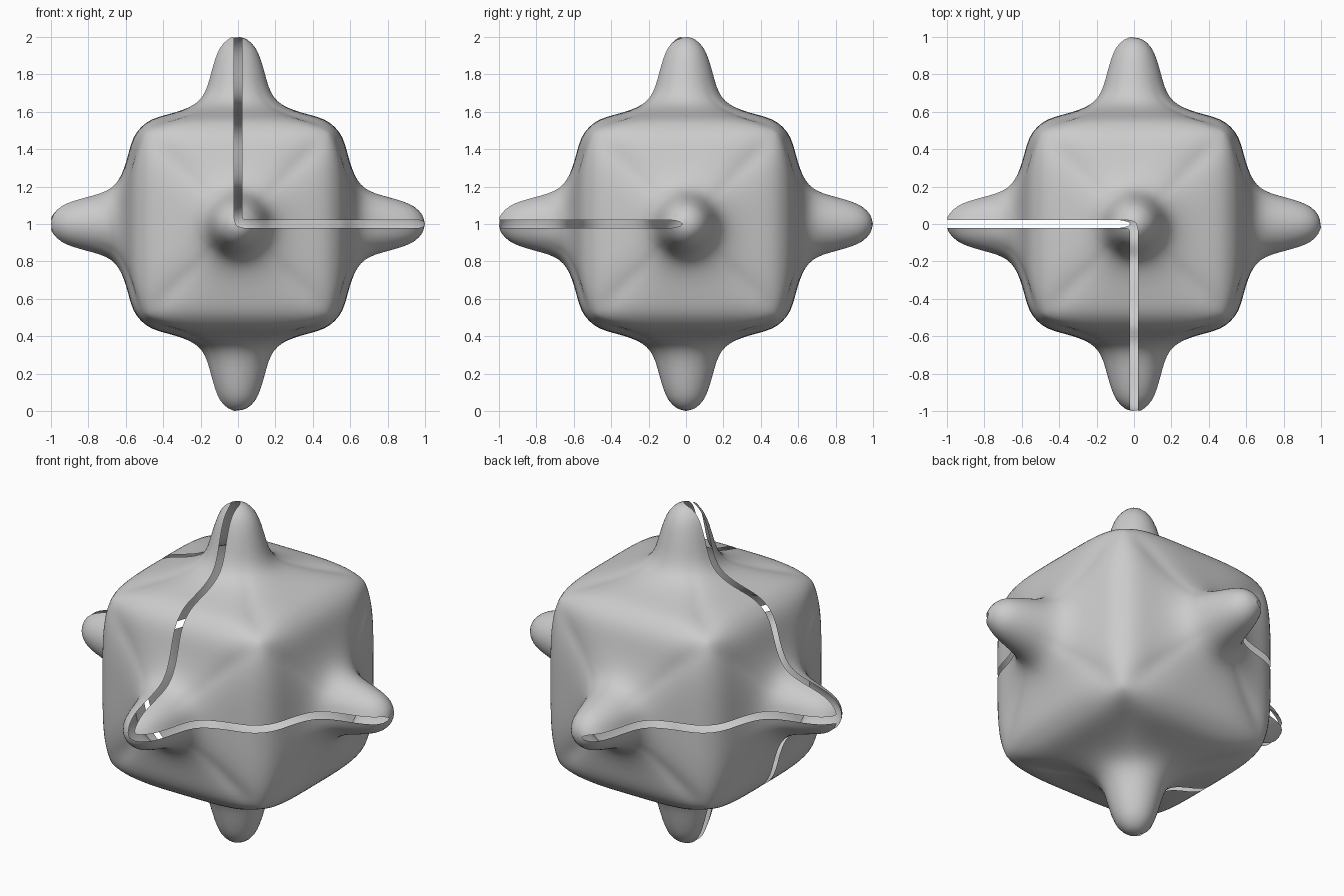
import bpy, bmesh, math
from mathutils import Vector

if "Cube" in bpy.data.objects:
    bpy.data.objects.remove(bpy.data.objects["Cube"])

# Half profile of one side: (distance from axis, height from centre), tip to cube edge
PROFILE = [(0, 1.004), (.055, .99), (.098, .945), (.122, .885), (.143, .81),
           (.162, .735), (.19, .675), (.235, .635), (.30, .607), (.37, .587),
           (.43, .572), (.485, .548), (.518, .518)]
N = len(PROFILE) - 1
GAP = 0.021
EPS = 1e-5


def side_point(i, j, axis, sign):
    """Grid point of one side: round rings at the knob, square rings at the cube edge."""
    t = max(abs(i), abs(j))
    r, h = PROFILE[t]
    co = [0, 0, 0]
    p = q = s = w = 0.0
    if t:
        s = min(abs(i), abs(j)) / t
        w = min(max((r - .17) / .25, 0), 1)
        w = w * w * (3 - 2 * w)
        ang = s * math.pi / 4
        major = (1 - w) * math.cos(ang) + w
        minor = (1 - w) * math.sin(ang) + w * s
        a, b = (major, minor) if abs(i) >= abs(j) else (minor, major)
        p, q = math.copysign(a * r, i) if i else 0, math.copysign(b * r, j) if j else 0
    co[axis] = sign * h
    co[(axis + 1) % 3], co[(axis + 2) % 3] = p, q
    return Vector(co) * (1 - .06 * w * s ** 4)


bm = bmesh.new()
# Six knobbed sides, welded into a closed skin
for axis in range(3):
    for sign in (-1, 1):
        grid = [[bm.verts.new(side_point(i, j, axis, sign)) for j in range(-N, N + 1)]
                for i in range(-N, N + 1)]
        for i in range(2 * N):
            for j in range(2 * N):
                bm.faces.new((grid[i][j], grid[i + 1][j], grid[i + 1][j + 1], grid[i][j + 1]))
bmesh.ops.remove_doubles(bm, verts=bm.verts[:], dist=1e-4)
bmesh.ops.recalc_face_normals(bm, faces=bm.faces[:])

# Slits from knob tip to knob tip: top-front, front-right, top-left, left-back, left-bottom
SLITS = [(0, -1, 1), (1, -1, 0), (-1, 0, 1), (-1, 1, 0), (-1, 0, -1)]


def on_slit(co, slit):
    return all(abs(c) < EPS if s == 0 else c * s > -EPS for c, s in zip(co, slit))


edges = [e for e in bm.edges
         if any(all(on_slit(v.co, s) for v in e.verts) for s in SLITS)]
bmesh.ops.split_edges(bm, edges=edges)

# Pull the two lips of each slit apart
moves = []
for v in bm.verts:
    if v.is_boundary:
        mid = sum((f.calc_center_median() for f in v.link_faces), Vector())
        moves.append((v, Vector([math.copysign(GAP, m) if abs(c) < EPS and abs(m) > 1e-3 else 0
                                 for c, m in zip(v.co, mid)])))
for v, d in moves:
    v.co += d

for f in bm.faces:
    f.smooth = True
mesh = bpy.data.meshes.new("knobbed_cube_shell")
bm.to_mesh(mesh)
bm.free()
shell = bpy.data.objects.new("knobbed_cube_shell", mesh)
shell.location.z = 1
bpy.context.collection.objects.link(shell)
sub = shell.modifiers.new("smooth", 'SUBSURF')
sub.levels = sub.render_levels = 1
